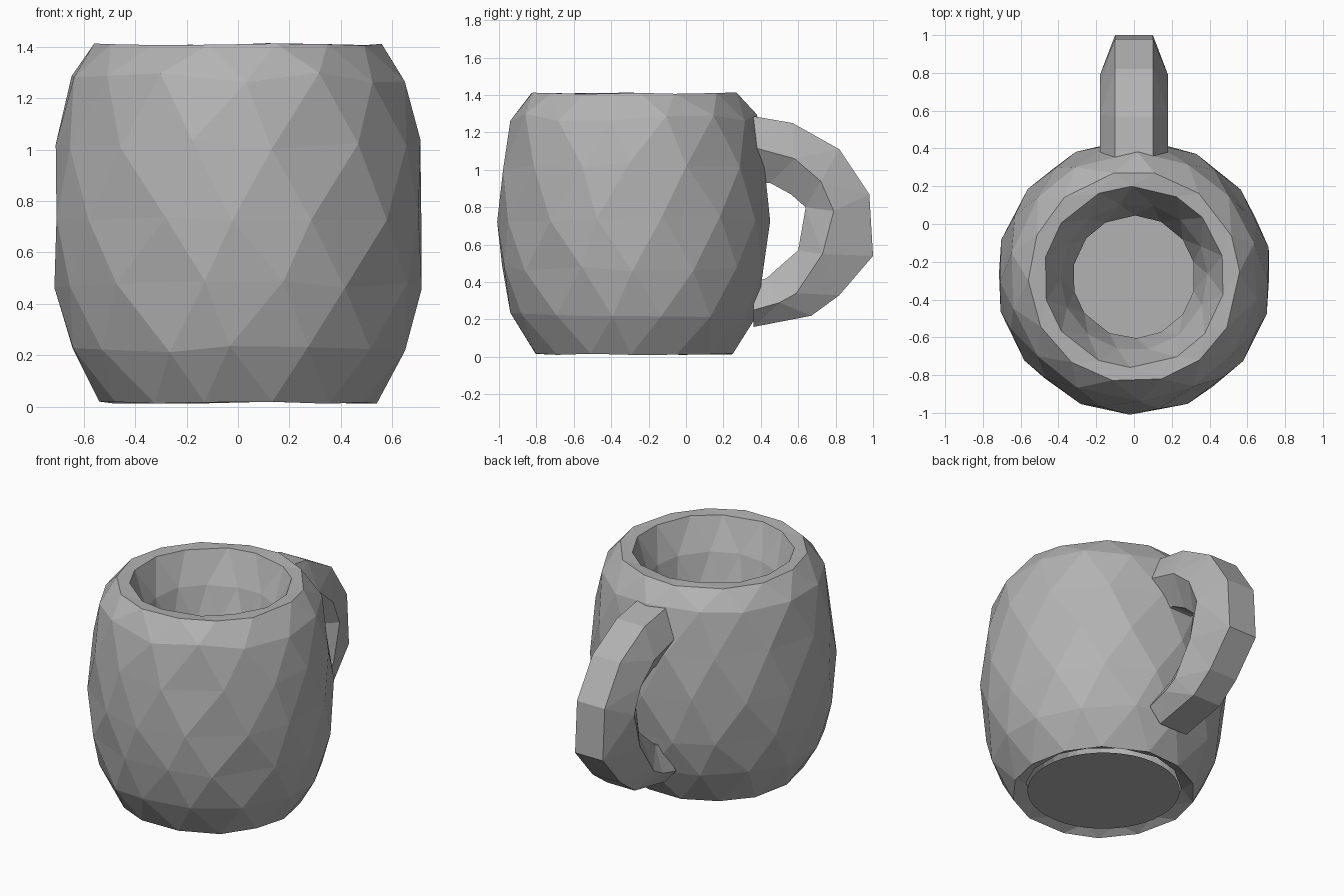
import bpy, bmesh, math, random

cube = bpy.data.objects.get("Cube")
if cube:
    bpy.data.objects.remove(cube, do_unlink=True)
random.seed(4)

clay = bpy.data.materials.new("plain grey")
clay.use_nodes = True
GREY = (0.45, 0.45, 0.45, 1)
clay.diffuse_color = GREY
clay.node_tree.nodes["Principled BSDF"].inputs["Base Color"].default_value = GREY

CENTRE_Y = -0.28
SIDES = 14


def finish(bm, name):
    bmesh.ops.recalc_face_normals(bm, faces=bm.faces[:])
    mesh = bpy.data.meshes.new(name)
    bm.to_mesh(mesh)
    bm.free()
    mesh.materials.append(clay)
    obj = bpy.data.objects.new(name, mesh)
    bpy.context.collection.objects.link(obj)
    return obj


# Mug body: staggered triangulated rings, outside up, over the lip, down inside
profile = [(0.54, 0.01), (0.66, 0.21), (0.715, 0.45), (0.73, 0.72), (0.71, 1.0),
           (0.66, 1.26), (0.56, 1.405), (0.48, 1.40), (0.39, 1.2), (0.325, 0.98),
           (0.36, 0.6), (0.46, 0.05)]
bm = bmesh.new()
rings = []
for k, (r, z) in enumerate(profile):
    wobble = 0.04 if 0 < k < 6 else 0.01
    ring = []
    for i in range(SIDES):
        a = 2 * math.pi * (i + 0.5 * (k % 2) + random.uniform(-0.12, 0.12)) / SIDES
        ring.append(bm.verts.new((r * math.cos(a), CENTRE_Y + r * math.sin(a),
                                  z + random.uniform(0, wobble))))
    rings.append(ring)
for k, low in enumerate(rings):
    high = rings[(k + 1) % len(rings)]
    # An even ring count keeps the stagger alternating all the way round
    for i in range(SIDES):
        j = (i + 1) % SIDES
        if k % 2 == 0:
            bm.faces.new((low[i], low[j], high[i]))
            bm.faces.new((low[j], high[j], high[i]))
        else:
            bm.faces.new((low[i], low[j], high[j]))
            bm.faces.new((low[i], high[j], high[i]))
finish(bm, "mug_body")

# Round floor plate
bm = bmesh.new()
bmesh.ops.create_circle(bm, cap_ends=True, segments=40, radius=0.45)
bmesh.ops.translate(bm, verts=bm.verts[:], vec=(0, CENTRE_Y, 0.025))
finish(bm, "mug_floor")

# Handle: hexagonal sections given by (y, z) of outer, side and inner edges
sections = [((0.34, 1.29), (0.36, 1.12), (0.37, 0.93)),
            ((0.57, 1.25), (0.58, 1.06), (0.45, 0.93)),
            ((0.82, 1.11), (0.72, 0.94), (0.56, 0.87)),
            ((0.98, 0.87), (0.79, 0.78), (0.64, 0.80)),
            ((1.00, 0.54), (0.73, 0.55), (0.60, 0.57)),
            ((0.82, 0.33), (0.59, 0.34), (0.52, 0.50)),
            ((0.67, 0.22), (0.50, 0.29), (0.43, 0.42)),
            ((0.36, 0.16), (0.36, 0.25), (0.36, 0.40))]
WIDTHS = (0.10, 0.18, 0.08)
bm = bmesh.new()
loops = []
for section in sections:
    right = [bm.verts.new((w, y, z)) for w, (y, z) in zip(WIDTHS, section)]
    left = [bm.verts.new((-w, y, z)) for w, (y, z) in zip(WIDTHS, section)]
    loops.append(right + left[::-1])
for a, b in zip(loops, loops[1:]):
    for i in range(6):
        j = (i + 1) % 6
        bm.faces.new((a[i], a[j], b[j], b[i]))
bm.faces.new(loops[0])
bm.faces.new(loops[-1])
bmesh.ops.triangulate(bm, faces=bm.faces[:])
finish(bm, "mug_handle")
